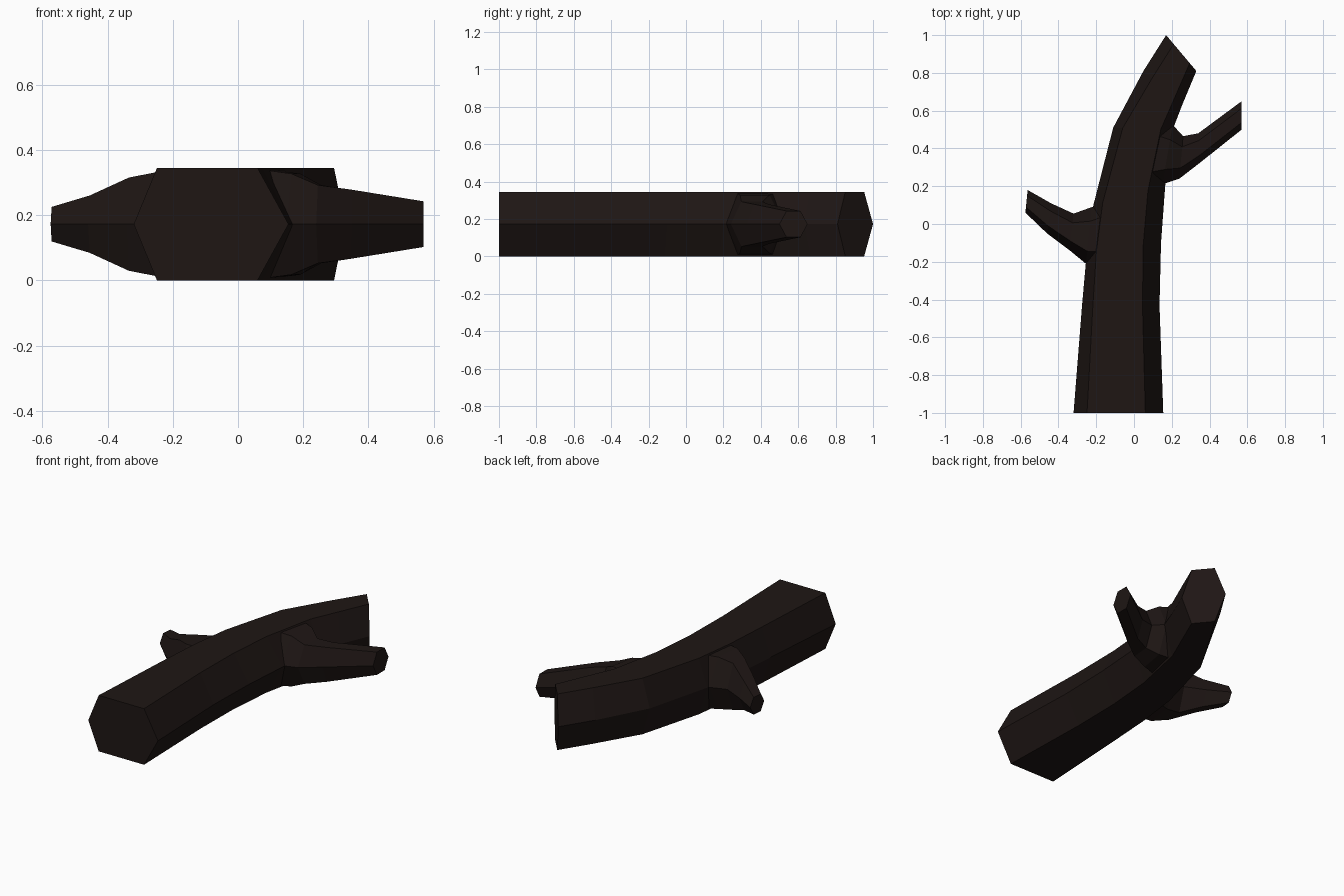
import bpy, bmesh
from mathutils import Vector

if "Cube" in bpy.data.objects:
    bpy.data.objects.remove(bpy.data.objects["Cube"])

MID = 0.1725  # height of the log axis

bark = bpy.data.materials.new("dark_bark")
bark.diffuse_color = (0.013, 0.008, 0.007, 1)
bark.use_nodes = True
bark.node_tree.nodes["Principled BSDF"].inputs["Base Color"].default_value = bark.diffuse_color


def hex_loft(name, rings):
    """Loft six-sided rings: (left xy, right xy, half height, left inset, right inset)."""
    bm = bmesh.new()
    loops = []
    for left, right, h, fl, fr in rings:
        a, b = Vector(left), Vector(right)
        tl, tr = a.lerp(b, fl), b.lerp(a, fr)
        pts = [(a, 0), (tl, h), (tr, h), (b, 0), (tr, -h), (tl, -h)]
        loops.append([bm.verts.new((p.x, p.y, MID + dz)) for p, dz in pts])
    for lo, hi in zip(loops, loops[1:]):
        for i in range(6):
            j = (i + 1) % 6
            bm.faces.new((lo[i], lo[j], hi[j], hi[i]))
    bm.faces.new(loops[0])
    bm.faces.new(loops[-1])
    bmesh.ops.recalc_face_normals(bm, faces=bm.faces)
    me = bpy.data.meshes.new(name)
    bm.to_mesh(me)
    bm.free()
    ob = bpy.data.objects.new(name, me)
    bpy.context.collection.objects.link(ob)
    me.materials.append(bark)
    return ob


# Bent main log with a slanted far end
log = hex_loft("log", [
    ((-0.32, -1.0), (0.155, -1.0), MID, 0.15, 0.20),
    ((-0.275, -0.43), (0.135, -0.43), MID, 0.14, 0.22),
    ((-0.25, -0.15), (0.143, -0.10), MID, 0.13, 0.24),
    ((-0.215, 0.10), (0.165, 0.20), MID, 0.13, 0.24),
    ((-0.11, 0.51), (0.205, 0.50), MID, 0.16, 0.20),
    ((0.05, 0.81), (0.255, 0.63), MID, 0.22, 0.20),
    ((0.17, 1.0), (0.33, 0.81), MID, 0.25, 0.22),
])

# Short tapering stub on the left
left_branch = hex_loft("left_branch", [
    ((-0.13, -0.22), (-0.10, 0.13), 0.168, 0.2, 0.2),
    ((-0.255, -0.21), (-0.222, 0.09), 0.160, 0.22, 0.25),
    ((-0.34, -0.14), (-0.32, 0.055), 0.143, 0.25, 0.25),
    ((-0.46, -0.05), (-0.44, 0.11), 0.088, 0.25, 0.25),
    ((-0.575, 0.06), (-0.563, 0.18), 0.053, 0.25, 0.25),
])

# Longer forked branch on the right
right_branch = hex_loft("right_branch", [
    ((0.06, 0.19), (0.10, 0.56), 0.168, 0.22, 0.22),
    ((0.15, 0.21), (0.205, 0.525), 0.155, 0.25, 0.25),
    ((0.24, 0.24), (0.26, 0.465), 0.120, 0.25, 0.25),
    ((0.35, 0.325), (0.34, 0.48), 0.106, 0.25, 0.25),
    ((0.57, 0.50), (0.57, 0.65), 0.070, 0.25, 0.25),
])

# Fuse the branches into the log
for branch in (left_branch, right_branch):
    mod = log.modifiers.new("join_" + branch.name, 'BOOLEAN')
    mod.operation = 'UNION'
    mod.solver = 'EXACT'
    mod.object = branch
    bpy.context.view_layer.objects.active = log
    bpy.ops.object.modifier_apply(modifier=mod.name)
    bpy.data.objects.remove(branch)
